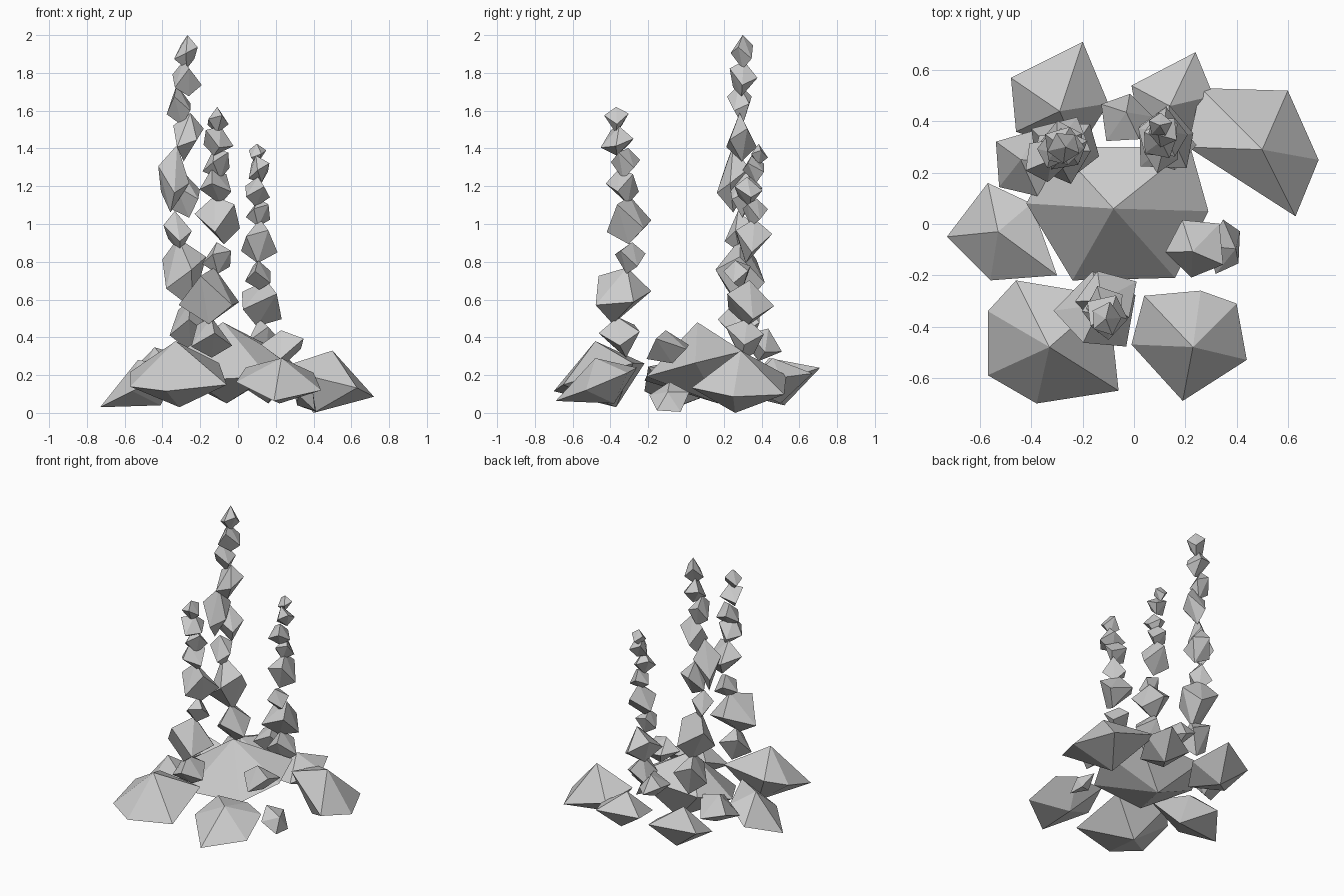
import bpy, bmesh, math, random
from mathutils import Vector

random.seed(4)

cube = bpy.data.objects.get("Cube")
if cube:
    bpy.data.objects.remove(cube, do_unlink=True)

stone = bpy.data.materials.new("grey stone")
stone.use_nodes = True
stone.diffuse_color = (0.6, 0.6, 0.6, 1)
stone.node_tree.nodes["Principled BSDF"].inputs["Base Color"].default_value = (0.6, 0.6, 0.6, 1)


def double_pyramid(name, ring, top, bottom):
    """Flat-faced stone: a ring of corners joined to an upper and a lower tip."""
    bm = bmesh.new()
    corners = [bm.verts.new(point) for point in ring]
    upper, lower = bm.verts.new(top), bm.verts.new(bottom)
    for current, following in zip(corners, corners[1:] + corners[:1]):
        bm.faces.new((current, following, upper))
        bm.faces.new((following, current, lower))
    bmesh.ops.recalc_face_normals(bm, faces=bm.faces)
    mesh = bpy.data.meshes.new(name)
    bm.to_mesh(mesh)
    bm.free()
    mesh.materials.append(stone)
    stone_object = bpy.data.objects.new(name, mesh)
    bpy.context.collection.objects.link(stone_object)


def boulder(name, outline, top, bottom):
    """Wide stone whose outline lies in a plane square to the line between its tips."""
    top, bottom = Vector(top), Vector(bottom)
    middle, axis = (top + bottom) / 2, (top - bottom).normalized()
    ring = []
    for x, y in outline:
        drop = (axis.x * (x - middle.x) + axis.y * (y - middle.y)) / axis.z
        ring.append((x, y, middle.z - drop))
    double_pyramid(name, ring, top, bottom)


def pebble(name, centre, radius, half_height, lean=None, zigzag=0.4):
    """Small five-sided stone with a slight lean and corners that step up and down."""
    centre = Vector(centre)
    if lean is None:
        lean = random.uniform(-0.25, 0.25), random.uniform(-0.25, 0.25)
    axis = Vector((lean[0], lean[1], 1)).normalized()
    side = axis.orthogonal().normalized()
    across = axis.cross(side)
    start = random.uniform(0, math.tau)
    ring = []
    for index, step in enumerate((1, -1, 1, -1, 0)):
        angle = start + math.tau * index / 5
        offset = side * math.cos(angle) + across * math.sin(angle)
        slip = axis * half_height * (zigzag * step + random.uniform(-0.1, 0.1))
        ring.append(centre + offset * radius * random.uniform(1.0, 1.15) + slip)
    double_pyramid(name, ring, centre + axis * half_height, centre - axis * half_height)


def tower(name, stones):
    """Stack of pebbles, listed from the tip down as x, y, z, radius, half height."""
    for index, (x, y, z, radius, half_height, *lean) in enumerate(stones, start=1):
        pebble(f"{name}_stone_{index}", (x, y, z), radius, half_height, lean or None)


# Wide boulders of the base
boulder("centre_boulder",
        [(-0.42, 0.08), (-0.24, -0.22), (0.16, -0.21), (0.29, 0.05), (0.22, 0.3), (-0.3, 0.3)],
        (-0.08, 0.06, 0.48), (-0.06, 0.17, 0.05))
boulder("back_left_boulder",
        [(0.26, 0.53), (0.21, 0.3), (0.63, 0.03), (0.72, 0.25), (0.6, 0.52)],
        (0.5, 0.29, 0.33), (0.4, 0.26, 0.0))
boulder("back_right_boulder",
        [(-0.48, 0.57), (-0.46, 0.36), (-0.22, 0.28), (-0.1, 0.47), (-0.2, 0.71)],
        (-0.29, 0.44, 0.29), (-0.29, 0.52, 0.04))
boulder("back_middle_boulder",
        [(-0.01, 0.54), (0.03, 0.33), (0.2, 0.3), (0.31, 0.5), (0.24, 0.67)],
        (0.14, 0.46, 0.29), (0.16, 0.5, 0.05))
boulder("right_boulder",
        [(-0.73, -0.05), (-0.56, -0.22), (-0.3, -0.2), (-0.4, 0.08), (-0.57, 0.16)],
        (-0.53, -0.03, 0.28), (-0.41, -0.03, 0.04))
boulder("front_right_boulder",
        [(-0.46, -0.22), (-0.57, -0.34), (-0.57, -0.59), (-0.38, -0.7), (-0.06, -0.65), (-0.1, -0.28)],
        (-0.33, -0.48, 0.38), (-0.31, -0.37, 0.03))
boulder("front_left_boulder",
        [(0.04, -0.28), (-0.01, -0.47), (0.19, -0.69), (0.44, -0.53), (0.4, -0.31), (0.26, -0.26)],
        (0.23, -0.48, 0.29), (0.22, -0.38, 0.05))

# Small stones wedged between the boulders
pebble("left_upper_stone", (0.24, -0.09, 0.35), 0.115, 0.09)
pebble("left_lower_stone", (0.355, -0.09, 0.075), 0.1, 0.055, (1.2, -0.2), 0.1)
pebble("right_upper_stone", (-0.42, 0.24, 0.24), 0.13, 0.11, (-0.2, 0.1))
pebble("back_upper_stone", (-0.03, 0.41, 0.36), 0.1, 0.09, (0, 0.3))

# Three stacked towers
tower("tall_tower", [
    (-0.27, 0.3, 1.91, 0.06, 0.09, 0.03, 0.0),
    (-0.275, 0.3, 1.77, 0.075, 0.095),
    (-0.31, 0.29, 1.63, 0.065, 0.11),
    (-0.27, 0.29, 1.46, 0.08, 0.13),
    (-0.34, 0.25, 1.24, 0.085, 0.18, 0.1, 0.0),
    (-0.28, 0.31, 1.16, 0.085, 0.13),
    (-0.32, 0.28, 0.96, 0.075, 0.11),
    (-0.28, 0.29, 0.74, 0.125, 0.19, -0.2, 0.0),
    (-0.25, 0.3, 0.46, 0.11, 0.14)])
tower("front_tower", [
    (-0.11, -0.37, 1.55, 0.06, 0.07, 0.0, 0.0),
    (-0.11, -0.36, 1.44, 0.08, 0.08),
    (-0.11, -0.32, 1.32, 0.075, 0.085),
    (-0.115, -0.33, 1.2, 0.08, 0.1),
    (-0.1, -0.3, 1.02, 0.115, 0.13),
    (-0.11, -0.3, 0.82, 0.08, 0.085),
    (-0.14, -0.35, 0.62, 0.15, 0.155, 0.1, 0.25),
    (-0.14, -0.34, 0.4, 0.105, 0.11)])
tower("short_tower", [
    (0.1, 0.385, 1.37, 0.045, 0.055, 0.0, 0.0),
    (0.11, 0.36, 1.29, 0.06, 0.075),
    (0.1, 0.33, 1.17, 0.07, 0.08),
    (0.11, 0.36, 1.06, 0.065, 0.075),
    (0.11, 0.34, 0.91, 0.095, 0.12),
    (0.11, 0.28, 0.73, 0.07, 0.08),
    (0.125, 0.33, 0.58, 0.12, 0.125),
    (0.13, 0.31, 0.39, 0.1, 0.11)])
